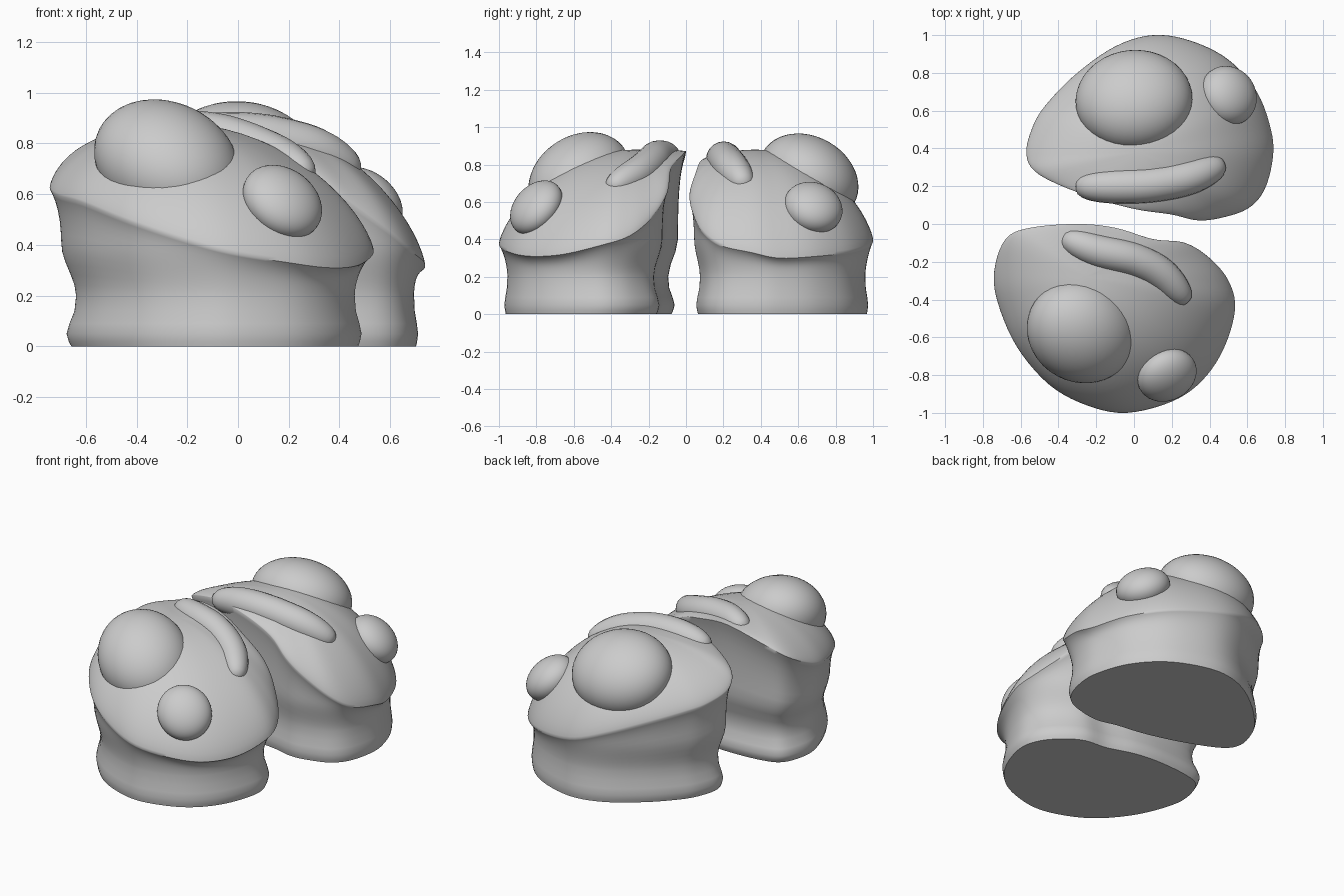
import bpy, math
from mathutils import Vector, Matrix
from mathutils.bvhtree import BVHTree

if "Cube" in bpy.data.objects:
    bpy.data.objects.remove(bpy.data.objects["Cube"])

clay = bpy.data.materials.new("plain grey")
clay.diffuse_color = (0.6, 0.6, 0.6, 1)
clay.use_nodes = True
clay.node_tree.nodes["Principled BSDF"].inputs["Base Color"].default_value = clay.diffuse_color


def make_object(name, verts, faces, angle=50):
    mesh = bpy.data.meshes.new(name)
    mesh.from_pydata([tuple(v) for v in verts], [], faces)
    mesh.materials.append(clay)
    ob = bpy.data.objects.new(name, mesh)
    bpy.context.collection.objects.link(ob)
    bpy.ops.object.select_all(action='DESELECT')
    ob.select_set(True)
    bpy.context.view_layer.objects.active = ob
    bpy.ops.object.shade_smooth_by_angle(angle=math.radians(angle))
    return ob


def spline(points, steps, closed):
    """Smooth path through the given points."""
    p = [Vector(q) for q in points]
    n = len(p)
    get = (lambda i: p[i % n]) if closed else (lambda i: p[max(0, min(n - 1, i))])
    out = []
    for i in range(n if closed else n - 1):
        a, b, c, d = (get(i + k) for k in (-1, 0, 1, 2))
        for s in range(steps):
            t = s / steps
            out.append(0.5 * (2 * b + (c - a) * t + (2 * a - 5 * b + 4 * c - d) * t * t
                              + (3 * b - a - 3 * c + d) * t ** 3))
    if not closed:
        out.append(p[-1])
    return out


def loft(rings, tip=None):
    """Faces over stacked rings, closed by a flat base and a tip point or flat end."""
    n = len(rings[0])
    verts = [v for r in rings for v in r]
    faces = [(r * n + i, r * n + (i + 1) % n, (r + 1) * n + (i + 1) % n, (r + 1) * n + i)
             for r in range(len(rings) - 1) for i in range(n)]
    faces.append(tuple(reversed(range(n))))
    last = (len(rings) - 1) * n
    if tip is None:
        faces.append(tuple(range(last, last + n)))
    else:
        verts.append(tip)
        faces += [(last + i, last + (i + 1) % n, len(verts) - 1) for i in range(n)]
    return verts, faces


def body(name, rim_points, centre, apex, inset):
    """Waisted foot flaring to a tilted rim, topped by a dome."""
    rim = spline(rim_points, 5, True)
    cx, cy = centre
    apex = Vector(apex)

    def pulled(p, shrink, z):
        s = 1 - shrink * inset
        return Vector((cx + (p.x - cx) * s, cy + (p.y - cy) * s, z))

    rings = [[pulled(p, s, h) for p in rim] for s, h in
             ((.82, 0), (.72, .02), (.64, .05), (.75, .09), (.94, .14), (1, .2))]
    # Wall: quick flare just above the waist, then a lip at the rim
    for t in (.1, .2, .3, .4, .5, .6, .7, .8, .88, .95, 1):
        ring = []
        for p in rim:
            h = (p.z - .2) * t
            q = min(1, h / .2)
            ring.append(pulled(p, (1 - .55 * q * q * (3 - 2 * q)) * (1 - t ** 5), .2 + h))
        rings.append(ring)
    # Dome
    for k in range(1, 18):
        s = math.cos(k / 18 * math.pi / 2)
        f = (1 - s * s) ** 0.72
        rings.append([Vector((apex.x + (p.x - apex.x) * s, apex.y + (p.y - apex.y) * s,
                              p.z + (apex.z - p.z) * f)) for p in rim])
    verts, faces = loft(rings, apex)
    make_object(name, verts, faces)
    return BVHTree.FromPolygons(verts, faces)


def ball(name, centre, radii, normal=(0, 0, 1), spin=0):
    """Ellipsoid whose short axis points along the normal."""
    tilt = Vector((0, 0, 1)).rotation_difference(Vector(normal)).to_matrix()
    turn = tilt @ Matrix.Rotation(math.radians(spin), 3, 'Z')
    rings = []
    for k in range(1, 24):
        a = math.pi * k / 24
        rings.append([Vector(centre) + turn @ Vector((radii[0] * math.sin(a) * math.cos(b),
                      radii[1] * math.sin(a) * math.sin(b), -radii[2] * math.cos(a)))
                      for b in (math.tau * i / 40 for i in range(40))])
    make_object(name, *loft(rings, Vector(centre) + turn @ Vector((0, 0, radii[2]))))


def ridge(name, path, radius, surface, lift):
    """Rounded roll half sunk into the dome."""
    line = []
    for p in spline([(x, y, 0) for x, y in path], 8, False):
        hit = surface.ray_cast(Vector((p.x, p.y, 3)), Vector((0, 0, -1)))[0]
        line.append(Vector((p.x, p.y, hit.z + lift)))
    rings = []
    n = len(line) - 1
    for i, p in enumerate(line):
        d = (line[min(n, i + 1)] - line[max(0, i - 1)]).normalized()
        side = d.cross(Vector((0, 0, 1))).normalized()
        up = side.cross(d)
        u = abs(2 * i / n - 1)
        r = radius * max(0.12, (1 - u ** 4) ** 0.5)
        rings.append([p + r * (side * math.cos(a) + up * math.sin(a))
                      for a in (math.tau * k / 20 for k in range(20))])
    make_object(name, *loft(rings), angle=80)


# Front piece
front = body("front_body", [
    (-.04, -1, .37), (.2, -.94, .33), (.36, -.83, .31), (.475, -.66, .32), (.535, -.45, .37),
    (.5, -.3, .42), (.4, -.18, .52), (.27, -.1, .65), (.1, -.08, .78), (-.1, -.02, .85),
    (-.3, 0, .87), (-.55, -.02, .80), (-.68, -.08, .73), (-.74, -.25, .64), (-.72, -.42, .60),
    (-.62, -.65, .57), (-.45, -.85, .50), (-.25, -.96, .43)], (0, -.68), (-.25, -.28, .88), .14)
ball("front_large_bump", (-.28, -.57, .725), (.31, .27, .225), (.25, -.45, .85), -40)
ball("front_small_bump", (.175, -.80, .57), (.17, .16, .105), (.4, -.6, .6), -30)
ridge("front_ridge", [(-.38, -.07), (-.2, -.14), (0, -.19), (.15, -.27), (.28, -.41)], .09, front, -.033)

# Rear piece
rear = body("rear_body", [
    (.1, 1, .40), (-.1, .94, .47), (-.3, .8, .54), (-.45, .65, .59), (-.53, .53, .62),
    (-.57, .37, .67), (-.5, .26, .75), (-.25, .15, .83), (0, .08, .82), (.2, .05, .75),
    (.33, .02, .65), (.45, .03, .56), (.6, .08, .45), (.69, .18, .37), (.735, .35, .33),
    (.725, .5, .30), (.65, .7, .31), (.5, .87, .33), (.3, .97, .36)], (.3, .58), (.02, .38, .88), .1)
ball("rear_large_bump", (0, .655, .73), (.31, .28, .22), (0, .5, .87), 8)
ball("rear_small_bump", (.5, .68, .57), (.165, .16, .115), (.5, .25, .65))
ridge("rear_ridge", [(-.31, .2), (-.1, .2), (.1, .21), (.3, .25), (.47, .32)], .095, rear, -.035)
